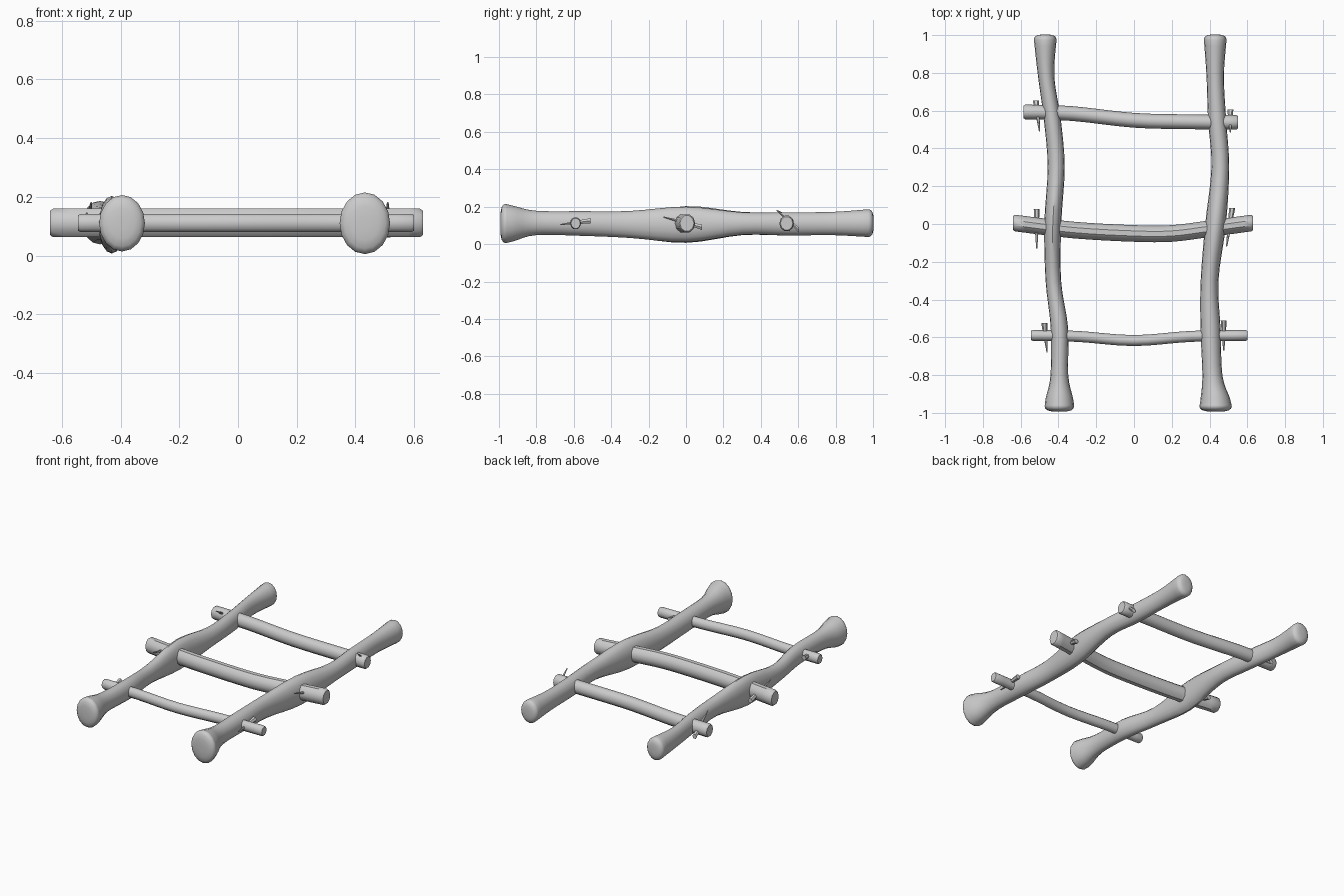
import bpy, math
from mathutils import Vector

cube = bpy.data.objects.get("Cube")
if cube:
    bpy.data.objects.remove(cube)

wood = bpy.data.materials.new("grey wood")
wood.use_nodes = True
grey = (0.6, 0.6, 0.6, 1)
wood.diffuse_color = grey
wood.node_tree.nodes["Principled BSDF"].inputs["Base Color"].default_value = grey


def smooth_path(keys, steps):
    """Catmull-Rom through keys of any dimension."""
    keys = [Vector(k) for k in keys]
    out = []
    for i in range(len(keys) - 1):
        a, b, c, d = (keys[min(max(j, 0), len(keys) - 1)] for j in range(i - 1, i + 3))
        for s in range(steps):
            t = s / steps
            out.append(b + (c - a) * (t / 2) + (2 * a - 5 * b + 4 * c - d) * (t * t / 2)
                       + (3 * b - a - 3 * c + d) * (t ** 3 / 2))
    return out + [keys[-1]]


def branch(name, rings, axis, sides, turn=0.0):
    """Loft ellipses; each ring is (centre, half width, half height)."""
    side = Vector((0, 1, 0)) if axis == "x" else Vector((1, 0, 0))
    verts, faces = [], []
    for centre, w, h in rings:
        for k in range(sides):
            a = 2 * math.pi * k / sides + turn
            verts.append(centre + side * (w * math.cos(a)) + Vector((0, 0, h * math.sin(a))))
    for r in range(len(rings) - 1):
        for k in range(sides):
            n = (k + 1) % sides
            faces.append((r * sides + k, r * sides + n, (r + 1) * sides + n, (r + 1) * sides + k))
    faces.append(tuple(range(sides))[::-1])
    faces.append(tuple(range((len(rings) - 1) * sides, len(rings) * sides)))
    mesh = bpy.data.meshes.new(name)
    mesh.from_pydata(verts, [], faces)
    if axis == "y":
        mesh.flip_normals()
    mesh.materials.append(wood)
    obj = bpy.data.objects.new(name, mesh)
    bpy.context.collection.objects.link(obj)
    bpy.ops.object.select_all(action="DESELECT")
    obj.select_set(True)
    bpy.context.view_layer.objects.active = obj
    bpy.ops.object.shade_smooth_by_angle(angle=math.radians(40))
    return obj


def rounded(rings, direction, depth):
    """Add shrinking rings at both ends to round them off."""
    def cap(ring, sign):
        c, w, h = ring
        return [(c + direction * (sign * depth * d), w * s, h * s)
                for d, s in ((0.4, 0.96), (0.75, 0.82), (0.95, 0.55), (1, 0.2))]
    return cap(rings[0], -1)[::-1] + rings + cap(rings[-1], 1)


# Rails: y, x, z, half width, half height
right_keys = [(-0.965, -0.395, 0.11, 0.078, 0.096), (-0.92, -0.395, 0.11, 0.072, 0.088),
              (-0.8, -0.395, 0.113, 0.047, 0.064), (-0.55, -0.395, 0.108, 0.046, 0.064),
              (-0.3, -0.427, 0.095, 0.041, 0.06), (0, -0.43, 0.105, 0.045, 0.098),
              (0.3, -0.412, 0.11, 0.045, 0.062), (0.55, -0.432, 0.108, 0.045, 0.062),
              (0.78, -0.465, 0.11, 0.043, 0.062), (0.975, -0.47, 0.112, 0.06, 0.074)]
left_keys = [(-0.965, 0.432, 0.11, 0.086, 0.105), (-0.92, 0.43, 0.11, 0.077, 0.094),
             (-0.8, 0.415, 0.113, 0.053, 0.065), (-0.55, 0.405, 0.11, 0.053, 0.066),
             (-0.3, 0.4, 0.105, 0.047, 0.072), (0, 0.432, 0.105, 0.055, 0.095),
             (0.3, 0.457, 0.11, 0.047, 0.06), (0.55, 0.44, 0.108, 0.048, 0.062),
             (0.78, 0.43, 0.11, 0.046, 0.062), (0.975, 0.43, 0.112, 0.06, 0.074)]
for name, keys in (("right_rail", right_keys), ("left_rail", left_keys)):
    rings = [(Vector((p[1], p[0], p[2])), p[3], p[4]) for p in smooth_path(keys, 4)]
    branch(name, rounded(rings, Vector((0, 1, 0)), 0.028), "y", 16)

# Rungs: path of x, y, then half width and half height
rungs = {
    "front_rung": ([(-0.535, -0.59), (-0.3, -0.595), (0, -0.617), (0.3, -0.595), (0.59, -0.59)],
                   0.029, 0.033),
    "middle_rung": ([(-0.63, 0.005), (-0.32, -0.032), (0, -0.05), (0.2, -0.05), (0.4, -0.025),
                     (0.62, 0.005)], 0.044, 0.051),
    "back_rung": ([(-0.575, 0.593), (-0.33, 0.585), (0, 0.549), (0.3, 0.541), (0.54, 0.538)],
                  0.039, 0.043),
}
for name, (path, w, h) in rungs.items():
    rings = [(Vector((p[0], p[1], 0.111)), w, h) for p in smooth_path(path, 4)]
    first, last = rings[0], rings[-1]
    tip = Vector((0.01, 0, 0))
    rings = ([(first[0] - tip, w * 0.85, h * 0.85)] + rings + [(last[0] + tip, w * 0.85, h * 0.85)])
    branch(name, rings, "x", 10)

# Tapered pegs through the rung ends: thick end, thin end
pegs = {
    "front_right_peg": ((-0.475, -0.525, 0.125), (-0.46, -0.68, 0.105)),
    "middle_right_peg": ((-0.515, 0.08, 0.09), (-0.515, -0.13, 0.145)),
    "back_right_peg": ((-0.52, 0.655, 0.08), (-0.5, 0.49, 0.18)),
    "front_left_peg": ((0.475, -0.51, 0.125), (0.475, -0.67, 0.105)),
    "middle_left_peg": ((0.52, 0.085, 0.09), (0.49, -0.12, 0.145)),
    "back_left_peg": ((0.51, 0.605, 0.075), (0.51, 0.485, 0.18)),
}
for name, (thick, thin) in pegs.items():
    thick, thin = Vector(thick), Vector(thin)
    rings = [(thin.lerp(thick, t), r, r) for t, r in ((0, 0.003), (0.35, 0.008), (1, 0.016))]
    branch(name, rings, "y", 6)
